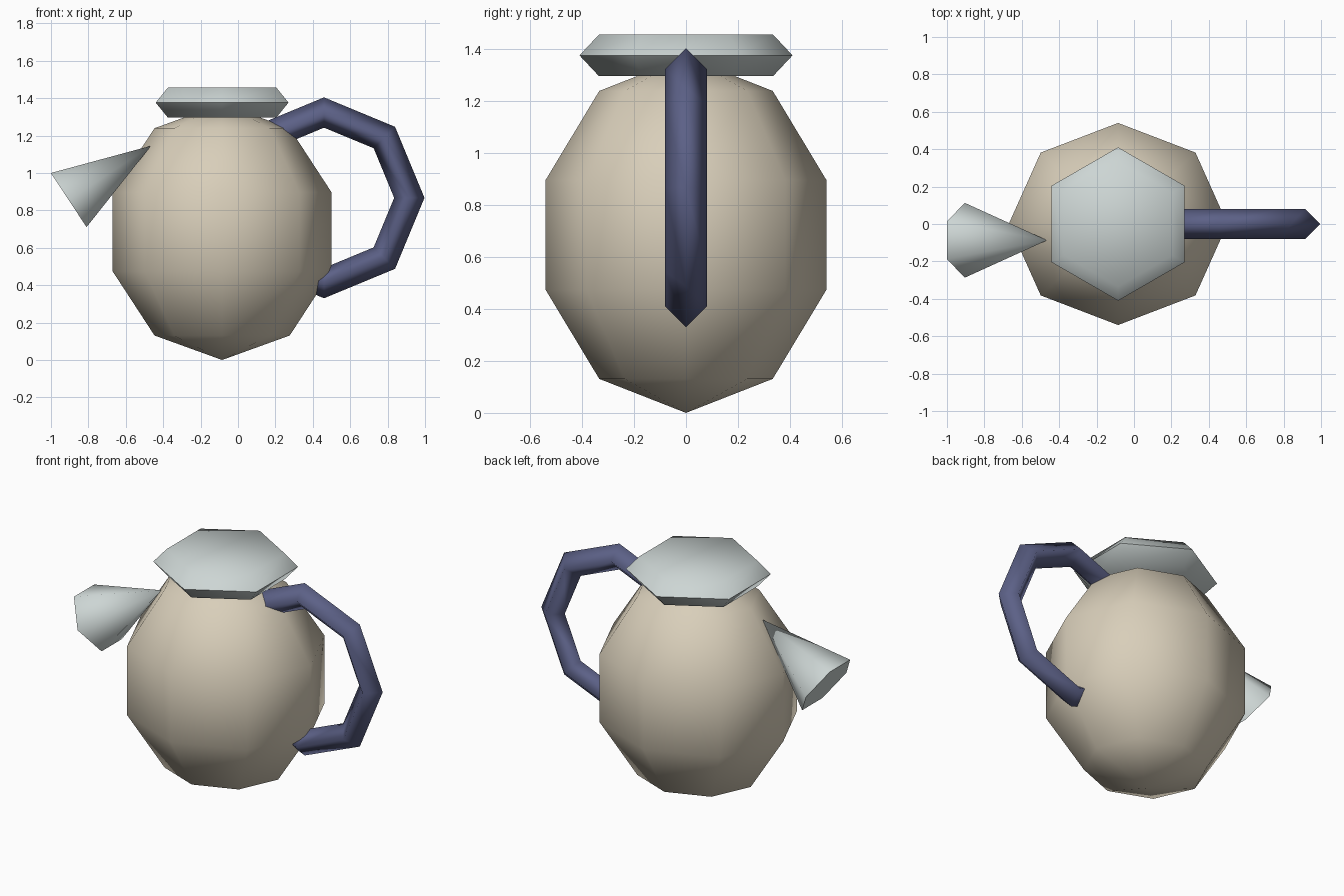
import bpy, bmesh
from math import sin, cos, pi, atan2, hypot, radians

if "Cube" in bpy.data.objects:
    bpy.data.objects.remove(bpy.data.objects["Cube"])


def material(name, rgb):
    m = bpy.data.materials.new(name)
    m.diffuse_color = (*rgb, 1)
    m.use_nodes = True
    m.node_tree.nodes["Principled BSDF"].inputs["Base Color"].default_value = m.diffuse_color
    return m


cream = material("cream", (0.69, 0.62, 0.49))
pale_grey = material("pale_grey", (0.61, 0.67, 0.66))
slate_blue = material("slate_blue", (0.107, 0.119, 0.242))


def lathe(name, profile, sides, mat, location, rotation=(0, 0, 0), scale_y=1, smooth=60):
    """Turn (radius, z) points about z; zero radius makes a pole, open ends are capped."""
    bm = bmesh.new()
    rings = []
    for r, z in profile:
        count = sides if r > 0 else 1
        rings.append([bm.verts.new((r * cos(pi / 2 + 2 * pi * i / sides),
                                    scale_y * r * sin(pi / 2 + 2 * pi * i / sides), z))
                      for i in range(count)])
    for a, b in zip(rings, rings[1:]):
        for i in range(sides):
            j = (i + 1) % sides
            quad = [a[i % len(a)], a[j % len(a)], b[j % len(b)], b[i % len(b)]]
            bm.faces.new(list(dict.fromkeys(quad)))
    for ring in (rings[0], rings[-1]):
        if len(ring) > 1:
            bm.faces.new(ring)
    bmesh.ops.recalc_face_normals(bm, faces=bm.faces)
    me = bpy.data.meshes.new(name)
    bm.to_mesh(me)
    bm.free()
    me.materials.append(mat)
    ob = bpy.data.objects.new(name, me)
    ob.location, ob.rotation_euler = location, rotation
    bpy.context.collection.objects.link(ob)
    bpy.ops.object.select_all(action='DESELECT')
    ob.select_set(True)
    bpy.context.view_layer.objects.active = ob
    bpy.ops.object.shade_smooth_by_angle(angle=radians(smooth))
    return ob


# Body: faceted ellipsoid, eight sides and five bands
body_profile = [(0.615 * sin(pi * k / 5) if 0 < k < 5 else 0, -0.685 * cos(pi * k / 5))
                for k in range(6)]
lathe("body", body_profile, 8, cream, (-0.085, 0, 0.685), scale_y=0.568 / 0.615)

# Lid: six-sided disc with a pointed rim
lathe("lid", [(0.335, -0.08), (0.41, 0), (0.335, 0.08)], 6, pale_grey, (-0.085, 0, 1.376))

# Spout: six-sided cone, wide end outwards
dx, dz = 0.44, 0.29
lathe("spout", [(0.2, 0), (0, hypot(dx, dz))], 6, pale_grey,
      (-0.905, -0.087, 0.855), rotation=(0, atan2(dx, dz), 0))

# Handle: eight-sided ring with a diamond section, half sunk in the body
bpy.ops.mesh.primitive_torus_add(major_segments=8, minor_segments=4, major_radius=0.456,
                                 minor_radius=0.081, location=(0.46, 0, 0.867),
                                 rotation=(pi / 2, 0, 0))
handle = bpy.context.object
handle.name = "handle"
handle.data.materials.append(slate_blue)
bpy.ops.object.shade_smooth()
